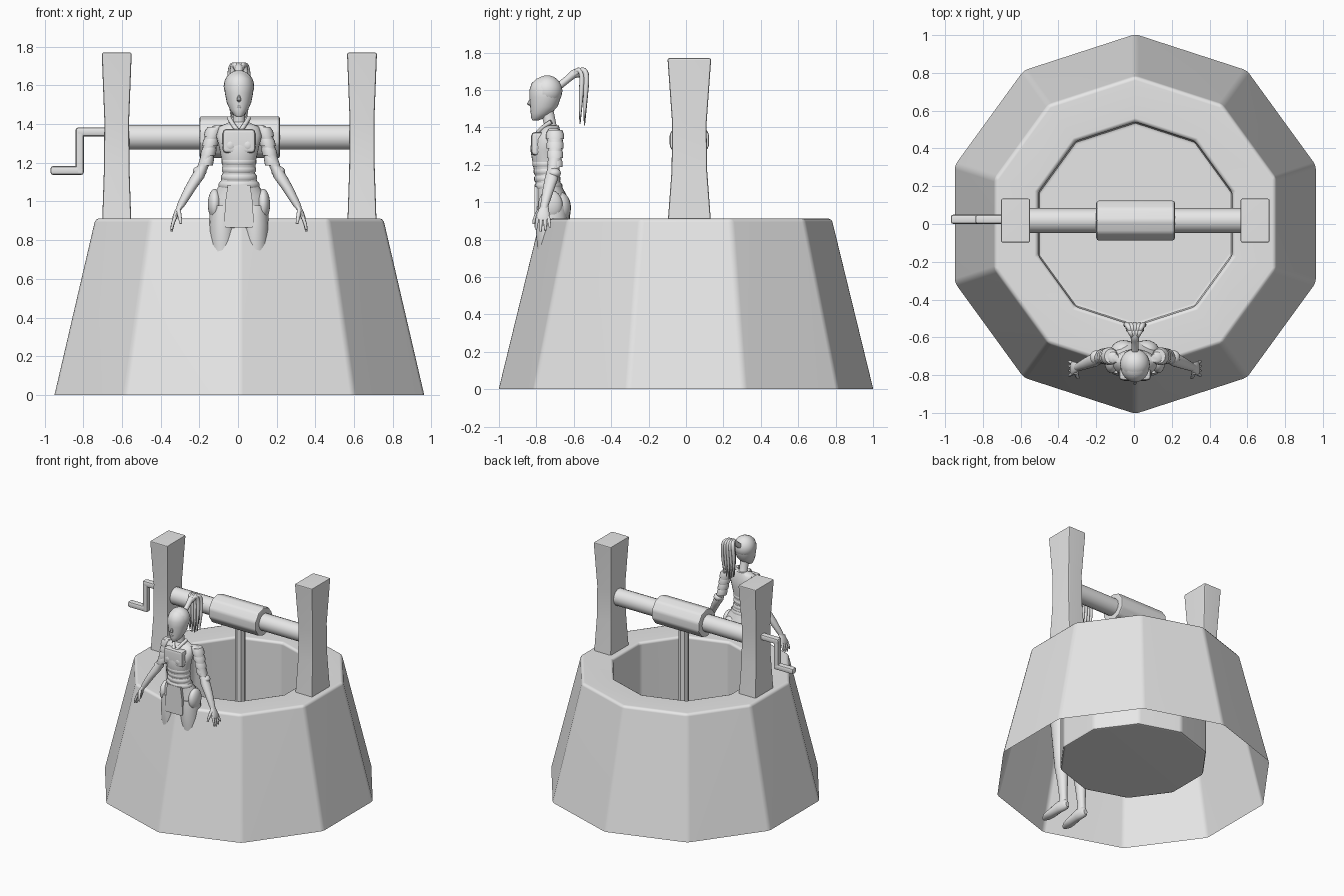
import bpy, bmesh, math
from mathutils import Vector

grey = bpy.data.materials.new("plain_grey")
grey.diffuse_color = (0.8, 0.8, 0.8, 1)


def finish(name, bm, bevel=0.0, segs=2, sharp=42):
    """Optional edge rounding, smooth shading by angle, object creation."""
    bmesh.ops.recalc_face_normals(bm, faces=bm.faces)
    if bevel:
        edges = [e for e in bm.edges if e.calc_face_angle(0) > math.radians(25)]
        bmesh.ops.bevel(bm, geom=edges, offset=bevel, segments=segs,
                        affect='EDGES', profile=0.5, clamp_overlap=True)
    for f in bm.faces:
        f.smooth = True
    me = bpy.data.meshes.new(name)
    bm.to_mesh(me)
    bm.free()
    me.set_sharp_from_angle(angle=math.radians(sharp))
    me.materials.append(grey)
    ob = bpy.data.objects.new(name, me)
    bpy.context.collection.objects.link(ob)
    if bevel:
        ob.modifiers.new("even_shading", 'WEIGHTED_NORMAL').keep_sharp = True
    return ob


def loft(name, rings, n=16, axis='z', phase=0.0, cap0=True, cap1=True, **kw):
    """Skin rings of (x, y, z, radius_a, radius_b) lying across the axis."""
    bm = bmesh.new()
    loops = []
    for x, y, z, ra, rb in rings:
        loop = []
        for i in range(n):
            t = phase + 2 * math.pi * i / n
            a, b = ra * math.cos(t), rb * math.sin(t)
            off = {'z': (a, b, 0), 'x': (0, a, b), 'y': (a, 0, b)}[axis]
            loop.append(bm.verts.new(Vector((x, y, z)) + Vector(off)))
        loops.append(loop)
    for lo, hi in zip(loops, loops[1:]):
        for i in range(n):
            j = (i + 1) % n
            bm.faces.new((lo[i], lo[j], hi[j], hi[i]))
    if cap0:
        bm.faces.new(loops[0])
    if cap1:
        bm.faces.new(loops[-1])
    return finish(name, bm, **kw)


def box(name, x0, x1, y0, y1, z0, z1, bevel=0.01):
    bm = bmesh.new()
    bmesh.ops.create_cube(bm, size=1)
    for v in bm.verts:
        v.co = ((x0 + x1) / 2 + v.co.x * (x1 - x0), (y0 + y1) / 2 + v.co.y * (y1 - y0),
                (z0 + z1) / 2 + v.co.z * (z1 - z0))
    return finish(name, bm, bevel)


def ball(name, c, r):
    bm = bmesh.new()
    bmesh.ops.create_uvsphere(bm, u_segments=20, v_segments=14, radius=1)
    for v in bm.verts:
        v.co = Vector((c[0] + v.co.x * r[0], c[1] + v.co.y * r[1], c[2] + v.co.z * r[2]))
    return finish(name, bm)


def rod(name, pts):
    """Round tapering rod through points (x, y, z, radius)."""
    cu = bpy.data.curves.new(name, 'CURVE')
    cu.dimensions, cu.bevel_depth, cu.bevel_resolution = '3D', 1.0, 2
    cu.use_fill_caps, cu.resolution_u = True, 5
    sp = cu.splines.new('NURBS')
    sp.points.add(len(pts) - 1)
    for p, q in zip(sp.points, pts):
        p.co, p.radius = (q[0], q[1], q[2], 1), q[3]
    sp.order_u, sp.use_endpoint_u = 3, True
    cu.materials.append(grey)
    ob = bpy.data.objects.new(name, cu)
    bpy.context.collection.objects.link(ob)
    return ob


# --- Well: ten-sided tapered wall, rim, inner shaft and raised floor
CX, CY, AZ = 0.007, 0.018, 1.332
loft("well_wall", [(CX, 0, z, r, r) for r, z in
                   ((1.005, 0), (0.782, 0.913), (0.54, 0.913), (0.54, 0.14))],
     n=10, phase=math.pi / 2, cap0=False, bevel=0.02)

# --- Waisted posts
S2 = math.sqrt(2)
for side, s in (("left", -1), ("right", 1)):
    loft(side + "_post", [(CX + s * 0.634, CY, z, a * S2, b * S2) for z, a, b in
                          ((0.90, 0.075, 0.115), (1.17, 0.066, 0.095),
                           (1.42, 0.064, 0.092), (1.77, 0.0775, 0.117))],
         n=4, phase=math.pi / 4, bevel=0.01)

# --- Axle, drum, rope
loft("axle", [(x, CY, AZ, 0.066, 0.066) for x in (-0.64, 0.65)], n=14, axis='x')
loft("drum", [(x, CY, AZ, 0.111, 0.111) for x in (-0.2, 0.217)], n=10, axis='x',
     phase=math.pi / 10, bevel=0.014)
loft("rope", [(CX, CY, z, 0.038, 0.038) for z in (0.15, AZ)], n=8)

# --- Crank
box("crank_shaft", -0.84, -0.66, 0.0, 0.05, 1.337, 1.383, 0.014)
box("crank_arm", -0.84, -0.797, 0.0, 0.05, 1.137, 1.383, 0.014)
box("crank_grip", -0.97, -0.797, 0.0, 0.05, 1.137, 1.183, 0.014)

# --- Figure: head, neck and torso
FX = 0.005
loft("head", [(FX, y, z, a, b) for y, z, a, b in (
    (-0.805, 1.437, 0.012, 0.015), (-0.795, 1.447, 0.027, 0.032), (-0.775, 1.475, 0.047, 0.055),
    (-0.76, 1.51, 0.063, 0.073), (-0.753, 1.56, 0.073, 0.084), (-0.75, 1.60, 0.077, 0.087),
    (-0.75, 1.635, 0.066, 0.076), (-0.75, 1.66, 0.042, 0.05), (-0.75, 1.673, 0.012, 0.015))], n=24)
ball("hair_cap", (FX, -0.742, 1.596), (0.079, 0.081, 0.082))
loft("nose", [(FX, -0.825, 1.555, 0.006, 0.008), (FX, -0.838, 1.525, 0.011, 0.014),
              (FX, -0.828, 1.515, 0.007, 0.008)], n=8)
ball("lips", (FX, -0.822, 1.488), (0.017, 0.012, 0.008))
loft("neck", [(FX, -0.72, 1.37, 0.045, 0.045), (FX, -0.725, 1.41, 0.031, 0.033),
              (FX, -0.745, 1.50, 0.031, 0.035)])
loft("torso", [(FX, y, z, a, b) for y, z, a, b in (
    (-0.72, 0.84, 0.06, 0.055), (-0.712, 0.89, 0.145, 0.09), (-0.71, 0.96, 0.155, 0.093),
    (-0.717, 1.03, 0.135, 0.083), (-0.735, 1.09, 0.098, 0.068), (-0.745, 1.15, 0.083, 0.064),
    (-0.748, 1.21, 0.088, 0.072), (-0.748, 1.28, 0.103, 0.084), (-0.738, 1.34, 0.118, 0.075),
    (-0.725, 1.385, 0.105, 0.052), (-0.72, 1.41, 0.05, 0.04))], n=24)
for s in (-1, 1):
    ball("bust", (FX + s * 0.045, -0.79, 1.29), (0.043, 0.042, 0.048))
    ball("buttock", (FX + s * 0.06, -0.675, 0.97), (0.07, 0.06, 0.085))
    rod("collar", [(FX + s * 0.05, -0.72, 1.43, 0.012), (FX + s * 0.035, -0.775, 1.40, 0.012),
                   (FX, -0.805, 1.355, 0.012)])
# wrapped bands around waist
for z, y, a, b in ((1.205, -0.748, 0.09, 0.074), (1.165, -0.745, 0.088, 0.07),
                   (1.125, -0.742, 0.092, 0.07), (1.085, -0.735, 0.105, 0.074)):
    loft("waist_band", [(FX, y, z - 0.017, a - .006, b - .006), (FX, y, z - 0.008, a, b),
                        (FX, y, z + 0.008, a, b), (FX, y, z + 0.017, a - .006, b - .006)], n=24)
box("chest_plate", FX - 0.085, FX + 0.085, -0.828, -0.75, 1.25, 1.375, 0.02)
# apron hanging from the belt
loft("apron", [(FX, -0.80, z, a * S2, 0.01 * S2) for z, a in
               ((0.865, 0.07), (0.885, 0.077), (1.0, 0.07), (1.085, 0.058))],
     n=4, phase=math.pi / 4)

# --- Ponytail: arched root and loose strands
rod("ponytail_root", [(FX, -0.68, 1.62, 0.02), (FX, -0.63, 1.66, 0.018),
                      (FX, -0.59, 1.695, 0.025), (FX, -0.565, 1.69, 0.025)])
for i in range(9):
    t = (i - 4) / 4
    d = 0.012 * (-1) ** i
    rod("hair_strand", [(FX + 0.01 * t, -0.60, 1.68, 0.012),
                        (FX + 0.025 * t, -0.57 + d, 1.715, 0.014),
                        (FX + 0.045 * t, -0.54 + d, 1.69, 0.015),
                        (FX + 0.05 * t, -0.55 + d, 1.56, 0.013),
                        (FX + 0.04 * t, -0.555 + d, 1.41 + 0.03 * abs(t), 0.003)])

# --- Limbs, mirrored
for side, s in (("left", -1), ("right", 1)):
    def X(v):
        return FX + s * v
    loft(side + "_upper_arm", [(X(x), y, z, a, a * 1.1) for x, y, z, a in (
        (0.105, -0.71, 1.395, 0.02), (0.125, -0.705, 1.375, 0.036), (0.14, -0.70, 1.33, 0.038),
        (0.16, -0.70, 1.25, 0.033), (0.19, -0.71, 1.17, 0.028), (0.205, -0.715, 1.13, 0.026))])
    loft(side + "_forearm", [(X(x), y, z, a, a) for x, y, z, a in (
        (0.188, -0.713, 1.18, 0.028), (0.215, -0.72, 1.125, 0.036), (0.25, -0.735, 1.07, 0.031),
        (0.295, -0.755, 0.99, 0.023), (0.305, -0.758, 0.97, 0.019))])
    ball(side + "_elbow_guard", (X(0.203), -0.705, 1.155), (0.036, 0.036, 0.028))
    # shoulder plates and arm bands
    for k in range(4):
        z = 1.365 - 0.05 * k
        x, r = 0.133 + 0.011 * k, 0.043 - 0.002 * k
        loft(side + "_arm_plate", [(X(x + .006), -0.70, z - 0.028, r, r * 1.1),
                                   (X(x), -0.70, z, r, r * 1.1),
                                   (X(x - .006), -0.70, z + 0.02, r * 0.8, r * 0.9)])
    # hand
    loft(side + "_palm", [(X(x), y, z, a, b) for x, y, z, a, b in (
        (0.297, -0.756, 0.985, 0.016, 0.019), (0.315, -0.762, 0.955, 0.016, 0.03),
        (0.33, -0.765, 0.92, 0.014, 0.037), (0.335, -0.765, 0.905, 0.01, 0.034))])
    for k, ln in enumerate((0.066, 0.076, 0.07, 0.055)):
        y = -0.793 + 0.019 * k
        rod(side + "_finger", [(X(0.328), y, 0.922, 0.01),
                               (X(0.345), y + 0.004 * (k - 1.5), 0.885, 0.009),
                               (X(0.348), y + 0.006 * (k - 1.5), 0.92 - ln, 0.006)])
    rod(side + "_thumb", [(X(0.312), -0.785, 0.955, 0.012), (X(0.305), -0.812, 0.915, 0.011),
                          (X(0.30), -0.815, 0.885, 0.007)])
    # leg, foot and hip panel
    loft(side + "_leg", [(X(x), y, z, a, b) for x, y, z, a, b in (
        (0.08, -0.715, 0.98, 0.07, 0.08), (0.083, -0.72, 0.88, 0.072, 0.085),
        (0.085, -0.718, 0.77, 0.066, 0.078), (0.085, -0.72, 0.62, 0.054, 0.062),
        (0.085, -0.722, 0.50, 0.044, 0.05), (0.085, -0.705, 0.38, 0.045, 0.053),
        (0.085, -0.69, 0.25, 0.036, 0.042), (0.085, -0.682, 0.12, 0.027, 0.032),
        (0.085, -0.685, 0.05, 0.03, 0.04))])
    loft(side + "_foot", [(X(x), y, z, a, b) for x, y, z, a, b in (
        (0.085, -0.635, 0.038, 0.016, 0.022), (0.085, -0.655, 0.045, 0.03, 0.042),
        (0.087, -0.72, 0.05, 0.034, 0.045), (0.092, -0.80, 0.033, 0.04, 0.03),
        (0.094, -0.85, 0.025, 0.038, 0.021), (0.094, -0.885, 0.02, 0.018, 0.012))], axis='y')
    ball(side + "_hip_panel", (X(0.125), -0.725, 0.985), (0.036, 0.065, 0.08))
